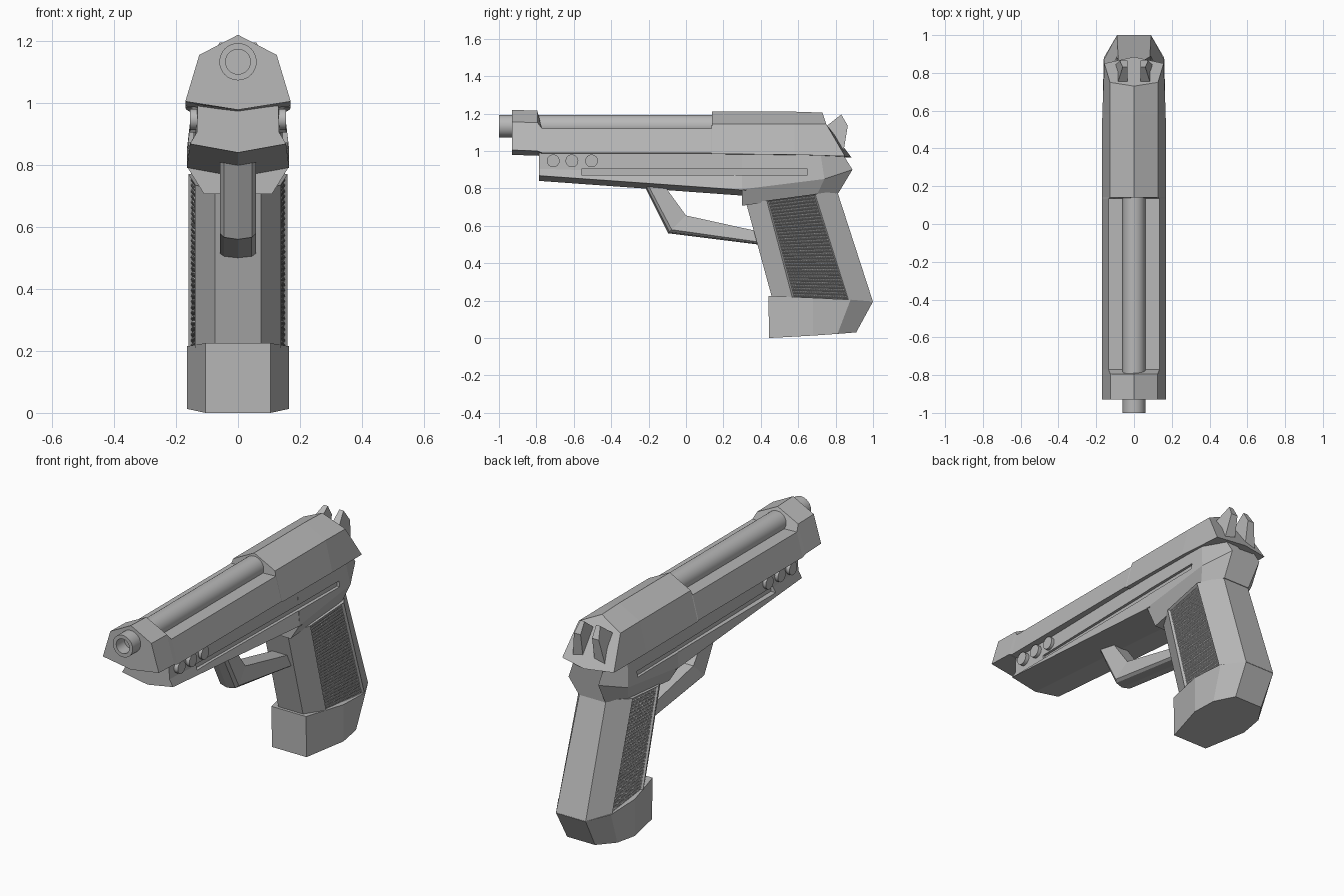
import bpy, bmesh, math
from mathutils import Matrix, Vector

if "Cube" in bpy.data.objects:
    bpy.data.objects.remove(bpy.data.objects["Cube"])

metal = bpy.data.materials.new("gunmetal_grey")
metal.diffuse_color = (0.48, 0.48, 0.48, 1)
metal.use_nodes = True
metal.node_tree.nodes["Principled BSDF"].inputs["Base Color"].default_value = metal.diffuse_color


def finish(name, bm):
    bmesh.ops.recalc_face_normals(bm, faces=bm.faces)
    me = bpy.data.meshes.new(name)
    bm.to_mesh(me)
    bm.free()
    me.materials.append(metal)
    ob = bpy.data.objects.new(name, me)
    bpy.context.collection.objects.link(ob)
    return ob


def skin(rings):
    """Join closed rings of points into a capped solid."""
    bm = bmesh.new()
    vs = [[bm.verts.new(p) for p in r] for r in rings]
    n = len(vs[0])
    for a, b in zip(vs, vs[1:]):
        for i in range(n):
            j = (i + 1) % n
            bm.faces.new((a[i], a[j], b[j], b[i]))
    bm.faces.new(vs[0])
    bm.faces.new(vs[-1])
    return bm


def full(half):
    """Mirror a half section across x = 0."""
    return half + [(-x, y, z) for x, y, z in reversed(half) if x > 0]


def at(y, pts):
    return [(x, y, z) for x, z in pts]


def loft(name, halves):
    return finish(name, skin([full(h) for h in halves]))


def smooth(ob):
    bpy.ops.object.select_all(action='DESELECT')
    ob.select_set(True)
    bpy.context.view_layer.objects.active = ob
    bpy.ops.object.shade_smooth_by_angle(angle=math.radians(30))


# slide: peaked section, cut down in the middle to expose the barrel
peak = [(0, 1.215), (.125, 1.152), (.17, 1.0), (0, .976)]
cut = [(0, 1.115), (.135, 1.12), (.17, .99), (0, .97)]
loft("slide", [
    at(-.93, [(0, 1.22), (.125, 1.155), (.17, 1.005), (0, .978)]),
    at(-.795, peak),
    at(-.77, cut),
    at(.135, cut),
    at(.14, [(0, 1.21), (.127, 1.145), (.17, .985), (0, .968)]),
    at(.58, [(0, 1.21), (.127, 1.145), (.168, .98), (0, .966)]),
    [(0, .73, 1.205), (.127, .75, 1.143), (.157, .85, .972), (0, .885, .965)],
])

# barrel with bore
N = 32
prof = [(.04, -.88), (.04, -1), (.06, -1), (.06, .15)]
smooth(finish("barrel", skin([
    [(r * math.cos(2 * math.pi * i / N), y, 1.133 + r * math.sin(2 * math.pi * i / N))
     for i in range(N)] for r, y in prof])))

# lower frame in front of the grip
frame = loft("frame", [
    at(-.785, [(0, .99), (.13, .99), (.133, .905), (.155, .868), (0, .84)]),
    at(.32, [(0, .99), (.15, .99), (.157, .87), (.165, .79), (0, .76)]),
])

# flared receiver above the grip
receiver = loft("receiver", [
    at(.30, [(0, .985), (.15, .985), (.165, .795), (.11, .707), (0, .707)]),
    [(0, .72, .98), (.15, .72, .98), (.165, .74, .85), (.14, .70, .765), (0, .70, .765)],
    [(0, .84, .98), (.09, .84, .98), (.09, .89, .90), (.08, .815, .775), (0, .815, .775)],
])

# long side grooves
bm = bmesh.new()
for s in (1, -1):
    m = (Matrix.Translation((s * .16, .045, .888)) @ Matrix.Rotation(-s * .018, 4, 'Z')
         @ Matrix.Diagonal((.05, 1.21, .032, 1)))
    bmesh.ops.create_cube(bm, size=1, matrix=m)
cutter = finish("groove_cutter", bm)
cutter.hide_render = True
cutter.hide_viewport = True
for ob in (frame, receiver):
    mod = ob.modifiers.new("grooves", 'BOOLEAN')
    mod.operation = 'DIFFERENCE'
    mod.solver = 'EXACT'
    mod.object = cutter

# round pins through the front of the frame
for k, y in enumerate((-.71, -.61, -.505)):
    smooth(finish(f"pin_{k + 1}", skin([
        [(x, y + .034 * math.cos(2 * math.pi * i / 24), .947 + .034 * math.sin(2 * math.pi * i / 24))
         for i in range(24)] for x in (-.155, .155)])))

# trigger guard: bent strip between inner and outer edges
guard = []
for inner, outer in (((-.12, .82), (-.225, .82)), ((0, .655), (-.095, .56)), ((.40, .567), (.40, .498))):
    i, o = Vector(inner), Vector(outer)
    guard.append([(x, *i.lerp(o, t)) for x, t in ((0, 0), (.045, 0), (.058, .8), (.045, .93), (0, 1))])
loft("trigger_guard", guard)

# grip with recessed knurled side panels
bm = skin([full(h) for h in (
    [(0, .322, .72), (.075, .322, .72), (.138, .432, .735), (.16, .69, .77), (.08, .808, .785), (0, .808, .785)],
    [(0, .46, .215), (.075, .46, .215), (.138, .57, .21), (.16, .87, .20), (.09, 1.0, .193), (0, 1.0, .193)],
)])
bmesh.ops.recalc_face_normals(bm, faces=bm.faces)
panels = [f for f in bm.faces if abs(f.normal.x) > .95]
bmesh.ops.inset_individual(bm, faces=panels, thickness=.012, depth=-.012)
edges = list({e for f in panels for e in f.edges})
bmesh.ops.subdivide_edges(bm, edges=edges, cuts=30, use_grid_fill=True)
bm.normal_update()
cells = [f for f in bm.faces if abs(f.normal.x) > .9 and f.calc_area() < 5e-4]
bmesh.ops.poke(bm, faces=cells, offset=.006)
finish("grip", bm)

# magazine base
loft("magazine_base", [
    [(0, .44, .225), (.105, .44, .225), (.165, .68, .215), (.16, .88, .205), (.09, 1.0, .195), (0, 1.0, .195)],
    [(0, .445, 0), (.105, .445, 0), (.165, .68, .013), (.15, .81, .022), (.085, .91, .03), (0, .91, .03)],
])

# twin hammer prongs
for s, side in ((1, "right"), (-1, "left")):
    yz = [(.735, 1.12), (.83, 1.195), (.865, 1.135), (.84, .985), (.79, .985)]
    outer_x = (.09, .06, .075, .10, .10)
    finish("hammer_" + side, skin([
        [(s * .035, y, z) for y, z in yz],
        [(s * x, y, z) for x, (y, z) in zip(outer_x, yz)]]))
